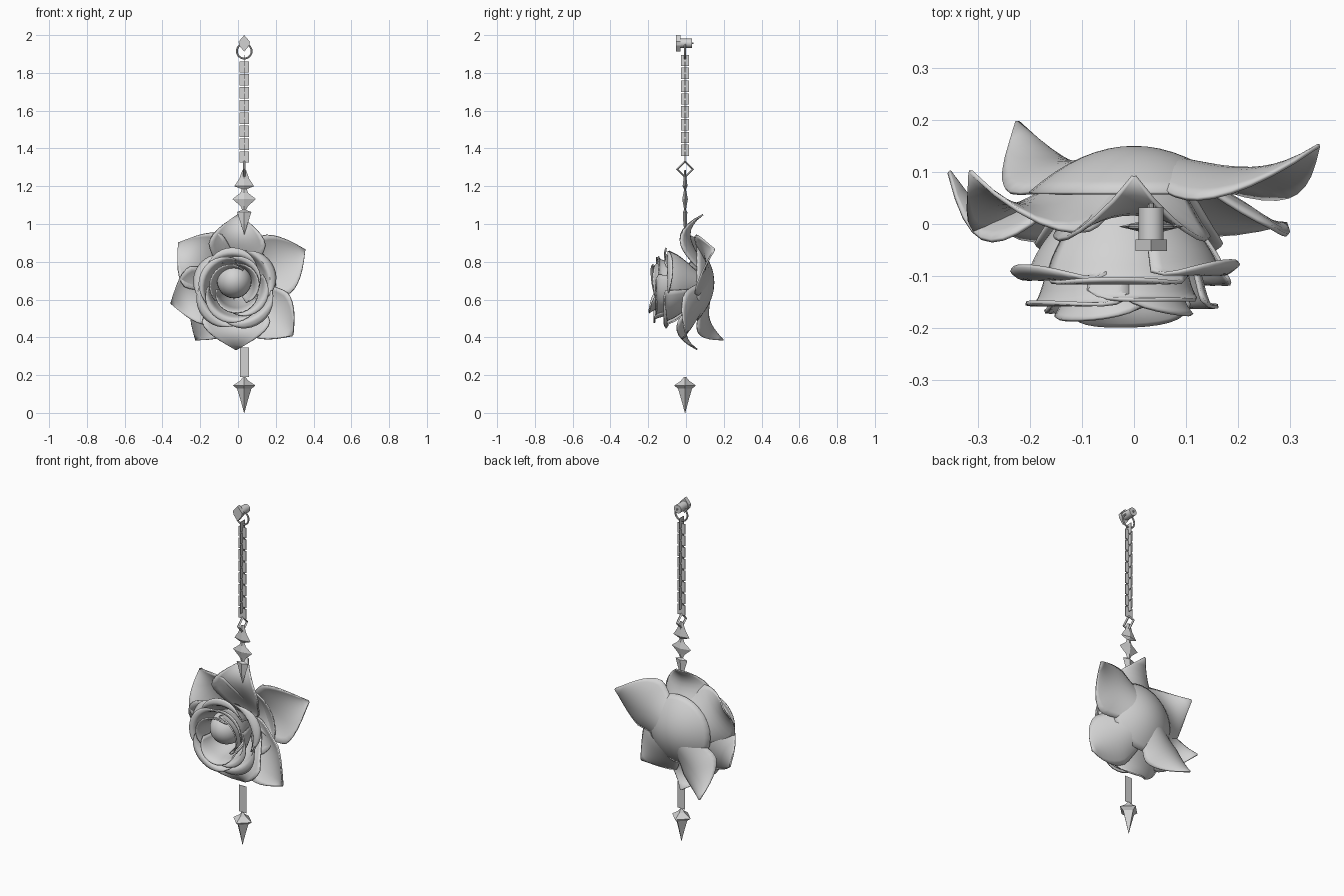
import bpy, bmesh, math
from mathutils import Vector

if "Cube" in bpy.data.objects:
    bpy.data.objects.remove(bpy.data.objects["Cube"])

AX, AY = 0.033, -0.005          # hanging axis
grey = bpy.data.materials.new("soft grey")
grey.diffuse_color = (0.65, 0.65, 0.65, 1)
grey.use_nodes = True
grey.node_tree.nodes["Principled BSDF"].inputs["Base Color"].default_value = grey.diffuse_color


def make(name, verts, faces, smooth=None):
    me = bpy.data.meshes.new(name)
    me.from_pydata([tuple(v) for v in verts], [], faces)
    bm = bmesh.new()
    bm.from_mesh(me)
    bmesh.ops.remove_doubles(bm, verts=bm.verts, dist=1e-5)
    bmesh.ops.recalc_face_normals(bm, faces=bm.faces)
    bm.to_mesh(me)
    bm.free()
    me.materials.append(grey)
    ob = bpy.data.objects.new(name, me)
    bpy.context.collection.objects.link(ob)
    if smooth:
        bpy.ops.object.select_all(action='DESELECT')
        bpy.context.view_layer.objects.active = ob
        ob.select_set(True)
        bpy.ops.object.shade_smooth_by_angle(angle=math.radians(smooth))
    return ob


def grid(name, fn, nu, nv, thick=0, smooth=50):
    """Surface fn(u, v) with u, v in 0..1, optionally given a leaf thickness."""
    verts = [fn(i / nu, j / nv) for i in range(nu + 1) for j in range(nv + 1)]
    w = nv + 1
    faces = [(i * w + j, i * w + j + 1, (i + 1) * w + j + 1, (i + 1) * w + j)
             for i in range(nu) for j in range(nv)]
    ob = make(name, verts, faces, smooth)
    if thick:
        mod = ob.modifiers.new("leaf thickness", 'SOLIDIFY')
        mod.thickness = thick
        mod.offset = 0
    return ob


def loft(name, rows, sides=4, smooth=None):
    """Stack of elliptical sections (z, half width x, half width y) on the axis."""
    verts, faces = [], []
    for z, a, b in rows:
        for k in range(sides):
            t = 2 * math.pi * k / sides
            verts.append((AX + a * math.cos(t), AY + b * math.sin(t), z))
    for i in range(len(rows) - 1):
        for k in range(sides):
            n = (k + 1) % sides
            faces.append((i * sides + k, i * sides + n, (i + 1) * sides + n, (i + 1) * sides + k))
    faces.append(tuple(range(sides)))
    faces.append(tuple(range((len(rows) - 1) * sides, len(rows) * sides)))
    return make(name, verts, faces, smooth)


def extrude_y(name, pts, y0, y1, smooth=None):
    n = len(pts)
    verts = [(x, y0, z) for x, z in pts] + [(x, y1, z) for x, z in pts]
    faces = [tuple(range(n)), tuple(range(n, 2 * n))]
    faces += [(i, (i + 1) % n, n + (i + 1) % n, n + i) for i in range(n)]
    return make(name, verts, faces, smooth)


def disc(r, n=20):
    return [(AX + r * math.cos(2 * math.pi * k / n), 1.957 + r * math.sin(2 * math.pi * k / n))
            for k in range(n)]


def link_ring(name, centre, radius, tube, seg, plane):
    """Closed hoop in the xz or yz plane; four segments give a diamond."""
    def fn(u, v):
        a, b = 2 * math.pi * u, 2 * math.pi * v
        r = radius + tube * math.cos(b)
        p, q, o = r * math.cos(a), r * math.sin(a), tube * math.sin(b)
        return Vector(centre) + Vector((p, o, q) if plane == "xz" else (o, p, q))
    return grid(name, fn, seg, 4 if seg == 4 else 8, smooth=40)


# Stud, faceted front plate and hanging ring
extrude_y("stud_post", disc(0.024), -0.03, 0.032, 40)
extrude_y("stud_pin", disc(0.005, 8), 0.032, 0.04, 40)
extrude_y("stud_plate", [(AX, 2.0), (AX + 0.03, 1.965), (AX + 0.026, 1.945), (AX, 1.912),
                         (AX - 0.026, 1.945), (AX - 0.03, 1.965)], -0.052, -0.03)
link_ring("hanging_ring", (AX, AY, 1.915), 0.039, 0.005, 24, "xz")

# Chain of crossed flat links
for i in range(8):
    for axis, off in (("y", 0), ("x", -0.035)):
        zc, h, w, t = 1.866 + off - i * 0.068, 0.03, 0.021, 0.002
        a, b = (t, w) if axis == "y" else (w + 0.003, t)
        corners = [(AX + sx * a, AY + sy * b, zc + sz * h)
                   for sz in (-1, 1) for sx, sy in ((-1, -1), (1, -1), (1, 1), (-1, 1))]
        make("chain_link", corners, [(0, 1, 2, 3), (4, 5, 6, 7), (0, 1, 5, 4),
                                     (1, 2, 6, 5), (2, 3, 7, 6), (3, 0, 4, 7)])

# Diamond connector and flat ornament drops
link_ring("diamond_link", (AX, AY, 1.29), 0.041, 0.007, 4, "yz")
loft("upper_drop", [(1.285, 0.01, 0.004), (1.24, 0.026, 0.008), (1.2, 0.052, 0.013), (1.185, 0.014, 0.005)])
loft("middle_drop", [(1.19, 0.012, 0.004), (1.165, 0.02, 0.008), (1.132, 0.062, 0.015),
                     (1.095, 0.02, 0.008), (1.07, 0.008, 0.004)])
loft("lower_drop", [(1.075, 0.008, 0.003), (1.064, 0.038, 0.012), (1.0, 0.018, 0.009), (0.945, 0.001, 0.001)])

# Bottom ribbon and spike
extrude_y("hanging_strip", [(AX - 0.023, 0.19), (AX + 0.026, 0.19),
                            (AX + 0.026, 0.345), (AX - 0.023, 0.345)], AY - 0.001, AY + 0.001)
loft("spike", [(0.19, 0.006, 0.006), (0.17, 0.022, 0.022), (0.145, 0.06, 0.058), (0.128, 0.038, 0.037),
               (0.07, 0.02, 0.02), (0.0, 0.001, 0.001)], 4)

# Outer petals: rounded at the back of the bloom, then swept to a pointed tip
CX, CZ = -0.01, 0.68


def outer_petal(tx, tz, ty, ym, wide):
    d = Vector((tx - CX, 0, tz - CZ))
    side = Vector((d.z, 0, -d.x)).normalized()

    def fn(u, v):
        s = 2 * v - 1
        w = wide * min(1, (u / 0.55)) ** 0.5
        if u > 0.55:
            w *= max(0.02, 1 - ((u - 0.55) / 0.45) ** 1.8)
        c = 1 - u
        y = 0.135 * (c ** 3 + 3 * c * c * u) + 3 * ym * c * u * u + ty * u ** 3
        y -= 0.06 * math.sin(math.pi * u) * s * s
        return Vector((CX, y, CZ)) + d * u + side * (s * w)
    grid("outer_petal", fn, 14, 12, 0.008)


# tip x, tip z, tip depth, middle depth, half width
for p in ((0.0, 1.05, 0.09, -0.09, 0.15), (0.355, 0.865, 0.15, 0.06, 0.17),
          (0.29, 0.41, 0.0, 0.0, 0.15), (-0.01, 0.335, 0.06, -0.11, 0.18),
          (-0.225, 0.385, 0.195, 0.07, 0.13), (-0.355, 0.58, 0.1, -0.1, 0.16),
          (-0.315, 0.9, 0.1, -0.06, 0.17)):
    outer_petal(*p)


# Rounded back of the bloom, joining the petal bases
def back_dome(u, v):
    a, r = 2 * math.pi * v, 0.2 * u
    return Vector((CX + 0.01 + r * math.cos(a), 0.147 - 2.2 * r * r, 0.69 + r * math.sin(a)))


grid("bloom_back", back_dome, 8, 28, 0.006)

# Inner petals: cupped walls about the bloom centre with rolled, pointed rims
BX, BZ = -0.015, 0.665


def inner_petal(angle, span, r0, r1, front, roll):
    def fn(u, v):
        s = 2 * v - 1
        a = math.radians(angle + s * span)
        h = u * (1 - 0.3 * abs(s) ** 2.2)
        swell = 0.72 * math.sin(min(1, h / 0.7) * math.pi / 2) + 0.28 * max(0, (h - 0.6) / 0.4) ** 1.5
        r = r0 + (r1 - r0) * swell + 0.012 * s
        rise = 0.6 * math.sin(min(1.0, h * 1.15) * math.pi / 2) + 0.4 * h
        y = 0.08 + (front - 0.08) * rise + roll * max(0, (h - 0.72) / 0.28) ** 1.5
        return Vector((BX + r * math.cos(a), y, BZ + r * math.sin(a)))
    grid("inner_petal", fn, 14, 14, 0.007)


# angle, half span, base radius, rim radius, front depth, roll
for p in ((28, 48, 0.05, 0.23, -0.12, 0.05), (95, 52, 0.05, 0.21, -0.135, 0.03),
          (152, 50, 0.05, 0.225, -0.13, 0.05), (222, 52, 0.05, 0.23, -0.13, 0.04),
          (300, 55, 0.05, 0.23, -0.14, 0.04),
          (60, 60, 0.05, 0.165, -0.165, 0.02), (150, 62, 0.05, 0.195, -0.18, 0.03),
          (240, 62, 0.05, 0.19, -0.195, 0.03), (325, 60, 0.05, 0.18, -0.185, 0.03),
          (20, 75, 0.05, 0.13, -0.175, 0.0), (140, 75, 0.05, 0.135, -0.185, 0.0),
          (265, 78, 0.05, 0.135, -0.197, 0.0)):
    inner_petal(*p)


# Rounded bud in the middle
def bud(u, v):
    a, b = math.pi * u, 2 * math.pi * v
    return Vector((-0.02 + 0.092 * math.sin(a) * math.cos(b), -0.065 - 0.105 * math.cos(a),
                   0.7 + 0.094 * math.sin(a) * math.sin(b)))


grid("bud", bud, 14, 24)
